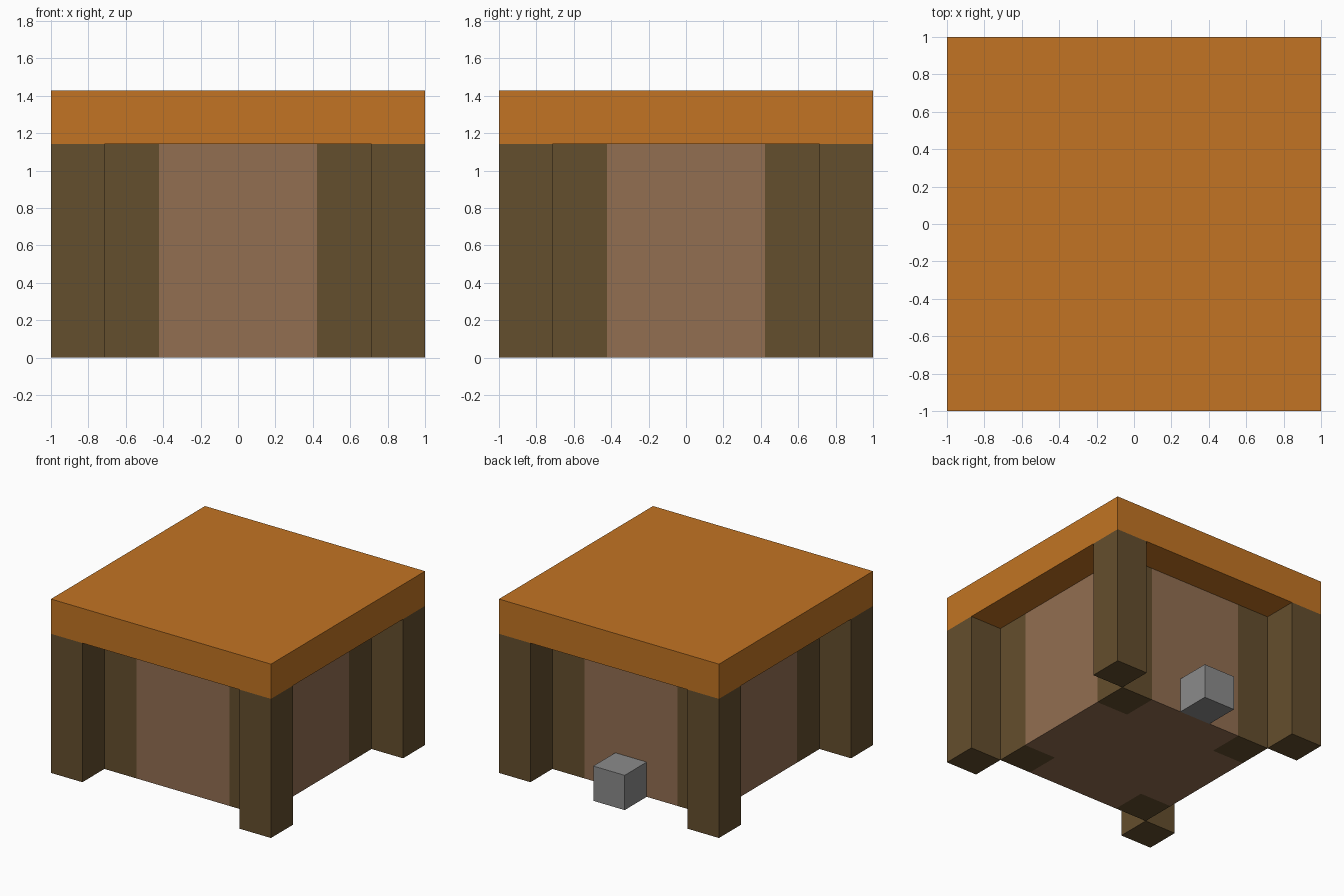
import bpy
import bmesh
from mathutils import Vector

UNIT = 2 / 7            # every part sits on a seven-unit grid
BODY = 2.5 * UNIT       # half width of the body
INNER = 0.423           # inner edge of the corner posts
WALL_H = 4 * UNIT

default = bpy.data.objects.get("Cube")
if default:
    bpy.data.objects.remove(default, do_unlink=True)


def material(name, rgb):
    """Flat material from sRGB bytes."""
    linear = [((c / 255 + 0.055) / 1.055) ** 2.4 for c in rgb]
    mat = bpy.data.materials.new(name)
    mat.use_nodes = True
    mat.diffuse_color = (*linear, 1)
    mat.node_tree.nodes["Principled BSDF"].inputs["Base Color"].default_value = (*linear, 1)
    return mat


orange = material("orange", (194, 116, 35))
dark_wood = material("dark wood", (100, 78, 45))
brown = material("brown", (146, 110, 81))
grey = material("grey", (139, 139, 139))


def box(name, low, high, *mats):
    """Box between two opposite corners."""
    low, high = Vector(low), Vector(high)
    bm = bmesh.new()
    bmesh.ops.create_cube(bm, size=1)
    for v in bm.verts:
        v.co = (low + high) / 2 + v.co * (high - low)
    mesh = bpy.data.meshes.new(name)
    bm.to_mesh(mesh)
    bm.free()
    for mat in mats:
        mesh.materials.append(mat)
    obj = bpy.data.objects.new(name, mesh)
    bpy.context.collection.objects.link(obj)
    return obj


# Roof slab
box("roof", (-1, -1, WALL_H), (1, 1, WALL_H + UNIT), orange)

# Body, with its four corners cut and coloured as posts
body = box("body", (-BODY, -BODY, 0), (BODY, BODY, WALL_H), brown, dark_wood)
bm = bmesh.new()
bm.from_mesh(body.data)
for axis in (Vector((1, 0, 0)), Vector((0, 1, 0))):
    for side in (-INNER, INNER):
        bmesh.ops.bisect_plane(bm, geom=bm.verts[:] + bm.edges[:] + bm.faces[:],
                               plane_co=axis * side, plane_no=axis)
for face in bm.faces:
    c = face.calc_center_median()
    face.material_index = int(min(abs(c.x), abs(c.y)) > INNER)
bm.to_mesh(body.data)
bm.free()

# Outer legs, touching the body only along its corner edges
for x, x_name in ((-1, "right"), (1, "left")):
    for y, y_name in ((-1, "front"), (1, "back")):
        xs, ys = sorted((x * BODY, x)), sorted((y * BODY, y))
        box(f"{y_name}_{x_name}_leg", (xs[0], ys[0], 0), (xs[1], ys[1], WALL_H), dark_wood)

# Small block against the back wall
box("back_block", (-UNIT / 2, BODY, 0), (UNIT / 2, 1, UNIT), grey)
